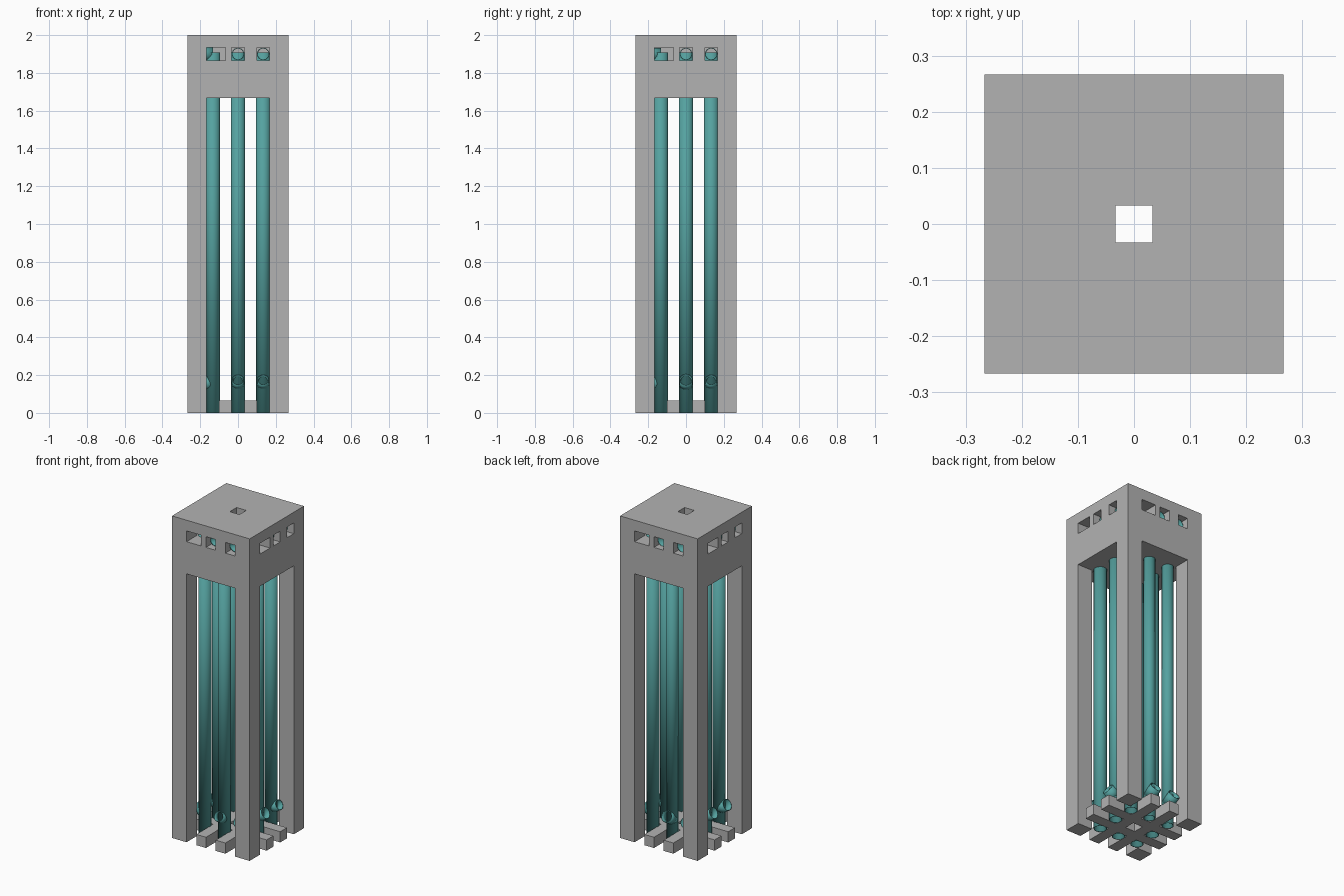
import bpy, bmesh, math
from mathutils import Vector, Matrix

if "Cube" in bpy.data.objects:
    bpy.data.objects.remove(bpy.data.objects["Cube"])

U = 1 / 15            # base module
HALF = 4 * U          # half width of the tower
R = U / 2             # pipe radius


def material(name, rgb):
    m = bpy.data.materials.new(name)
    m.diffuse_color = (*rgb, 1)
    m.use_nodes = True
    m.node_tree.nodes["Principled BSDF"].inputs["Base Color"].default_value = m.diffuse_color
    return m


grey = material("concrete_grey", (0.45, 0.45, 0.45))
teal = material("pipe_teal", (0.09, 0.36, 0.35))


def finish(bm, name, mat):
    me = bpy.data.meshes.new(name)
    bm.to_mesh(me)
    bm.free()
    me.materials.append(mat)
    ob = bpy.data.objects.new(name, me)
    bpy.context.collection.objects.link(ob)
    return ob


def box(name, lo, hi, turn=0):
    """Box between two corners, turned about z by quarter turns."""
    lo, hi = Vector(lo), Vector(hi)
    bm = bmesh.new()
    bmesh.ops.create_cube(bm, size=1)
    for v in bm.verts:
        v.co = Vector(a * b for a, b in zip(v.co, hi - lo)) + (lo + hi) / 2
    bmesh.ops.rotate(bm, verts=bm.verts, matrix=Matrix.Rotation(turn * math.pi / 2, 3, 'Z'))
    return finish(bm, name, grey)


def pipe(name, start, end, radius, turn):
    """Open thin-walled pipe between two points."""
    start, end = Vector(start), Vector(end)
    axis = end - start
    bm = bmesh.new()
    bmesh.ops.create_cone(bm, cap_ends=False, segments=24, radius1=radius,
                          radius2=radius, depth=axis.length)
    spin = axis.to_track_quat('Z', 'Y').to_matrix().to_4x4()
    bm.transform(Matrix.Rotation(turn * math.pi / 2, 4, 'Z')
                 @ Matrix.Translation((start + end) / 2) @ spin)
    for f in bm.faces:
        f.smooth = True
    bmesh.ops.recalc_face_normals(bm, faces=bm.faces)
    ob = finish(bm, name, teal)
    wall = ob.modifiers.new("wall", 'SOLIDIFY')
    wall.thickness = 0.004
    # keep the given radius as the outer surface
    wall.offset = -1
    wall.use_rim = True
    with bpy.context.temp_override(object=ob, active_object=ob, selected_objects=[ob],
                                   selected_editable_objects=[ob]):
        bpy.ops.object.shade_smooth_by_angle(angle=math.radians(40))
    return ob


# Tower frame: one block, cut to leave four corner posts and a head
frame = box("tower_frame", (-HALF, -HALF, 0), (HALF, HALF, 30 * U))
cutters = []
leg = 2.5 * U
for t in range(2):
    cutters.append(box("opening_cutter", (-leg, -1, -1), (leg, 1, 25 * U), t))
cutters.append(box("shaft_cutter", (-R, -R, 1), (R, R, 3)))

# Three windows on each face of the head
for t in range(4):
    for x0, x1 in ((-2.5, -1), (-0.5, 0.5), (1.5, 2.5)):
        cutters.append(box("window_cutter", (x0 * U, -1, 28 * U),
                           (x1 * U, -1.0 * U, 29 * U), t))
for c in cutters:
    c.hide_render = True
    c.hide_viewport = True
    cut = frame.modifiers.new("cut", 'BOOLEAN')
    cut.operation = 'DIFFERENCE'
    cut.solver = 'EXACT'
    cut.object = c

# Crossing floor beams
for t in range(2):
    for s in (-1, 1):
        box("floor_beam", (s * U - R, -HALF, 0), (s * U + R, HALF, U), t)

# Two pipes per face, each with a low branch and a top outlet
for t in range(4):
    for x in (0, 2 * U):
        y = -2 * U
        pipe("riser_pipe", (x, y, 0), (x, y, 28.6 * U), R, t)
        pipe("low_branch", (x, y, 0.142), (x, y - 0.057, 0.175), 0.031, t)
        pipe("top_outlet", (x, y, 28.5 * U), (x, -0.225, 28.5 * U), R - 0.0005, t)
